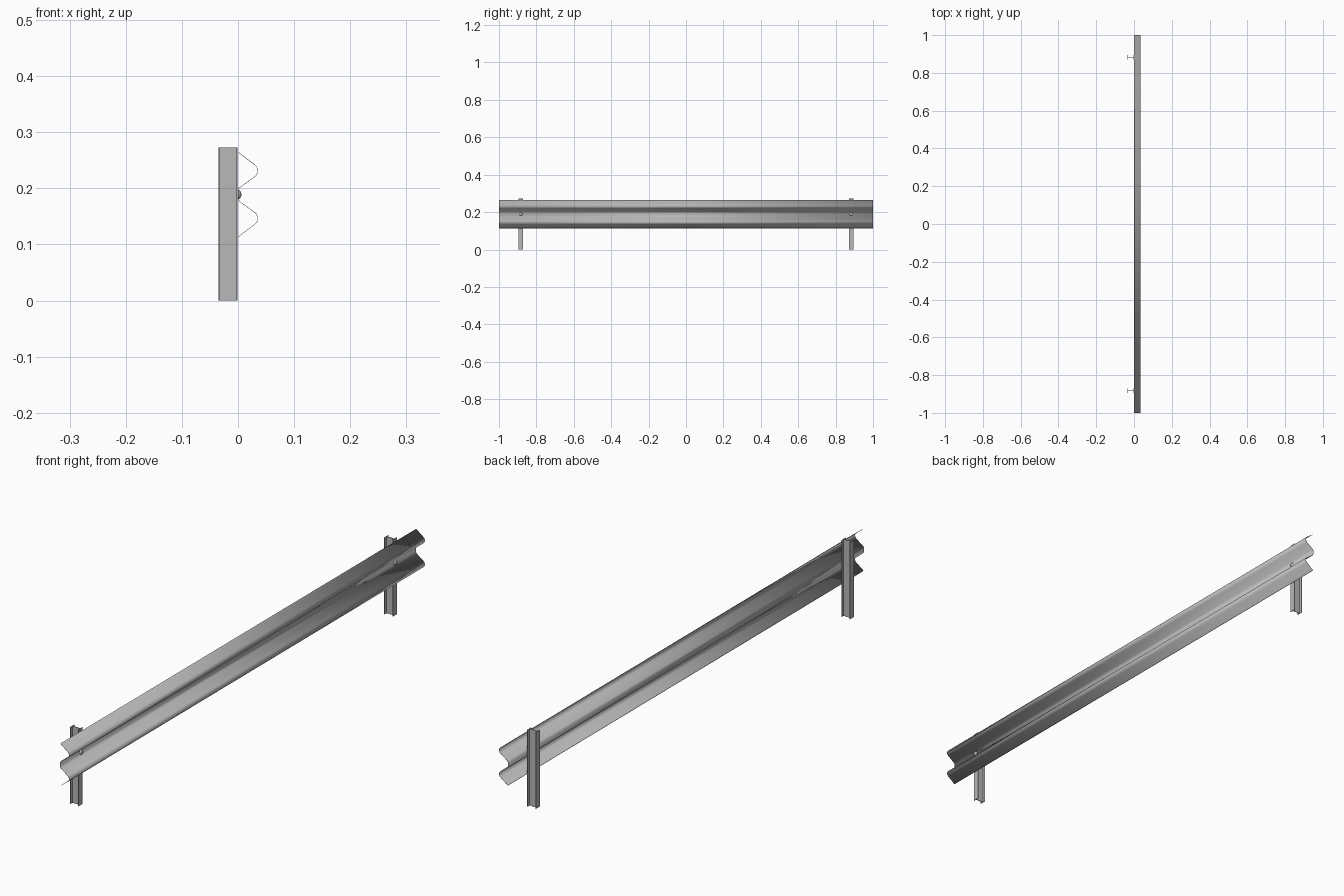
import bpy, bmesh, math
from mathutils import Matrix

if "Cube" in bpy.data.objects:
    bpy.data.objects.remove(bpy.data.objects["Cube"])

steel = bpy.data.materials.new("galvanised_grey")
steel.use_nodes = True
colour = (0.48, 0.48, 0.48, 1)
steel.diffuse_color = colour
steel.node_tree.nodes["Principled BSDF"].inputs["Base Color"].default_value = colour

MID_Z = 0.189      # height of the rail's centre line
POST_Y = 0.883


def make_object(name, bm, angle=35):
    bmesh.ops.recalc_face_normals(bm, faces=bm.faces)
    mesh = bpy.data.meshes.new(name)
    bm.to_mesh(mesh)
    bm.free()
    mesh.materials.append(steel)
    obj = bpy.data.objects.new(name, mesh)
    bpy.context.collection.objects.link(obj)
    bpy.ops.object.select_all(action='DESELECT')
    obj.select_set(True)
    bpy.context.view_layer.objects.active = obj
    bpy.ops.object.shade_smooth_by_angle(angle=math.radians(angle))
    return obj


def extrude_outline(points, vector):
    bm = bmesh.new()
    face = bm.faces.new([bm.verts.new(p) for p in points])
    new = bmesh.ops.extrude_face_region(bm, geom=[face])["geom"]
    bmesh.ops.translate(bm, vec=vector,
                        verts=[v for v in new if isinstance(v, bmesh.types.BMVert)])
    return bm


# Rail: upper half of the W profile (x, height above centre), mirrored below
half = [(0.000, 0.004), (0.0005, 0.009), (0.003, 0.0125), (0.026, 0.0295)]
crest_z, crest_r = 0.0425, 0.0135
for i in range(9):
    a = math.radians(-54 + 13.5 * i)
    half.append((0.0350 - crest_r + crest_r * math.cos(a),
                 crest_z + crest_r * math.sin(a)))
half += [(0.004, 0.0725), (0.001, 0.0750)]
half.pop(3)
profile = [(x, -z) for x, z in reversed(half)] + half

bm = bmesh.new()
ends = [[bm.verts.new((x, y, MID_Z + z)) for x, z in profile] for y in (-1, 1)]
for i in range(len(profile) - 1):
    bm.faces.new((ends[0][i], ends[1][i], ends[1][i + 1], ends[0][i + 1]))
rail = make_object("guard_rail", bm)
sheet = rail.modifiers.new("sheet_thickness", 'SOLIDIFY')
sheet.thickness = 0.0008
sheet.offset = 0

# Posts: H section with two flanges and a web
W, T, WEB, BACK, FRONT = 0.0115, 0.002, 0.001, -0.0350, -0.0010
side = [(BACK, W), (BACK + T, W), (BACK + T, WEB),
        (FRONT - T, WEB), (FRONT - T, W), (FRONT, W)]
section = side + [(x, -y) for x, y in reversed(side)]

for label, y0 in (("front", -POST_Y), ("back", POST_Y)):
    bm = extrude_outline([(x, y0 + y, 0) for x, y in section], (0, 0, 0.273))
    make_object(label + "_post", bm)

    # Domed bolt head on the rail's centre
    bm = bmesh.new()
    bmesh.ops.create_uvsphere(bm, u_segments=20, v_segments=12, radius=1)
    bmesh.ops.bisect_plane(bm, geom=bm.verts[:] + bm.edges[:] + bm.faces[:],
                           plane_co=(0, 0, 0), plane_no=(0, 0, -1), clear_outer=True)
    bmesh.ops.holes_fill(bm, edges=[e for e in bm.edges if e.is_boundary])
    bm.transform(Matrix.Translation((0, y0, MID_Z)) @ Matrix.Rotation(math.pi / 2, 4, 'Y')
                 @ Matrix.Diagonal((0.0085, 0.0085, 0.006, 1)))
    make_object(label + "_bolt", bm)
